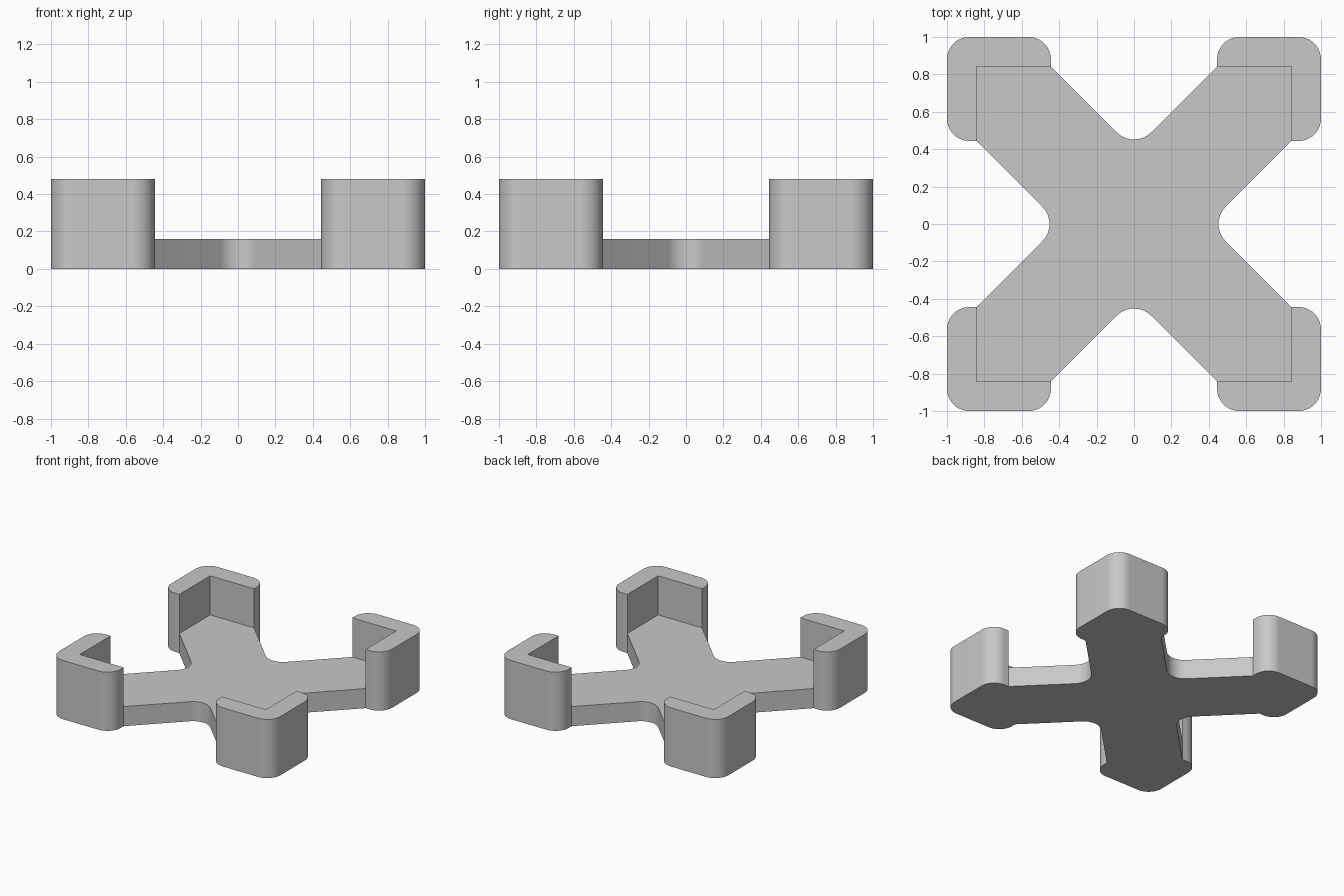
import bpy
import bmesh
from math import cos, sin, radians
from mathutils import Matrix, Vector

cube = bpy.data.objects.get("Cube")
if cube:
    bpy.data.objects.remove(cube, do_unlink=True)

HEIGHT, FLOOR = 0.48, 0.16    # wall top and arm thickness
INNER, TIP = 0.842, 0.444     # wall inner face and wall end
ROUND, NOTCH = 0.12, 0.13     # radii of corners and of the arm notches
STEPS = 10

grey = bpy.data.materials.new("light_grey")
grey.use_nodes = True
grey.diffuse_color = (0.58, 0.58, 0.58, 1)
grey.node_tree.nodes["Principled BSDF"].inputs["Base Color"].default_value = grey.diffuse_color


def arc(x, y, r, start, end):
    angles = [radians(start + (end - start) * i / STEPS) for i in range(STEPS + 1)]
    return [Vector((x + r * cos(a), y + r * sin(a), 0)) for a in angles]


def prism(name, points, bottom, top):
    bm = bmesh.new()
    face = bm.faces.new([bm.verts.new((p.x, p.y, bottom)) for p in points])
    extruded = bmesh.ops.extrude_face_region(bm, geom=[face])["geom"]
    verts = [v for v in extruded if isinstance(v, bmesh.types.BMVert)]
    bmesh.ops.translate(bm, verts=verts, vec=(0, 0, top - bottom))
    bmesh.ops.recalc_face_normals(bm, faces=bm.faces)
    mesh = bpy.data.meshes.new(name)
    bm.to_mesh(mesh)
    bm.free()
    mesh.materials.append(grey)
    obj = bpy.data.objects.new(name, mesh)
    bpy.context.collection.objects.link(obj)
    return obj


# One quarter of the outline: notch, arm side, rounded corner tip
far = 1 - ROUND
near = TIP + ROUND
quarter = arc(INNER - TIP + NOTCH * 2 ** 0.5, 0, NOTCH, 225, 135)
quarter += [Vector((INNER, TIP, 0))]
quarter += arc(far, near, ROUND, -90, 0)
quarter += arc(far, far, ROUND, 0, 90)
quarter += arc(near, far, ROUND, 90, 180)
quarter += [Vector((TIP, INNER, 0))]
outline = [Matrix.Rotation(radians(90 * k), 3, "Z") @ p for k in range(4) for p in quarter]
holder = prism("cross_base_with_corner_walls", outline, 0, HEIGHT)

# Square pocket that leaves the corner walls standing above the arms
square = [Vector((x * INNER, y * INNER, 0)) for x, y in ((-1, -1), (1, -1), (1, 1), (-1, 1))]
pocket = prism("pocket_cutter", square, FLOOR, HEIGHT + 0.2)
pocket.hide_render = True

cut = holder.modifiers.new("pocket", "BOOLEAN")
cut.operation = "DIFFERENCE"
cut.solver = "EXACT"
cut.object = pocket
bpy.ops.object.select_all(action="DESELECT")
holder.select_set(True)
bpy.context.view_layer.objects.active = holder
bpy.ops.object.modifier_apply(modifier=cut.name)
bpy.data.objects.remove(pocket, do_unlink=True)

# Smooth rounded corners, crisp edges
bpy.ops.object.shade_smooth_by_angle(angle=radians(30))
weighted = holder.modifiers.new("flat_face_normals", "WEIGHTED_NORMAL")
weighted.keep_sharp = True
